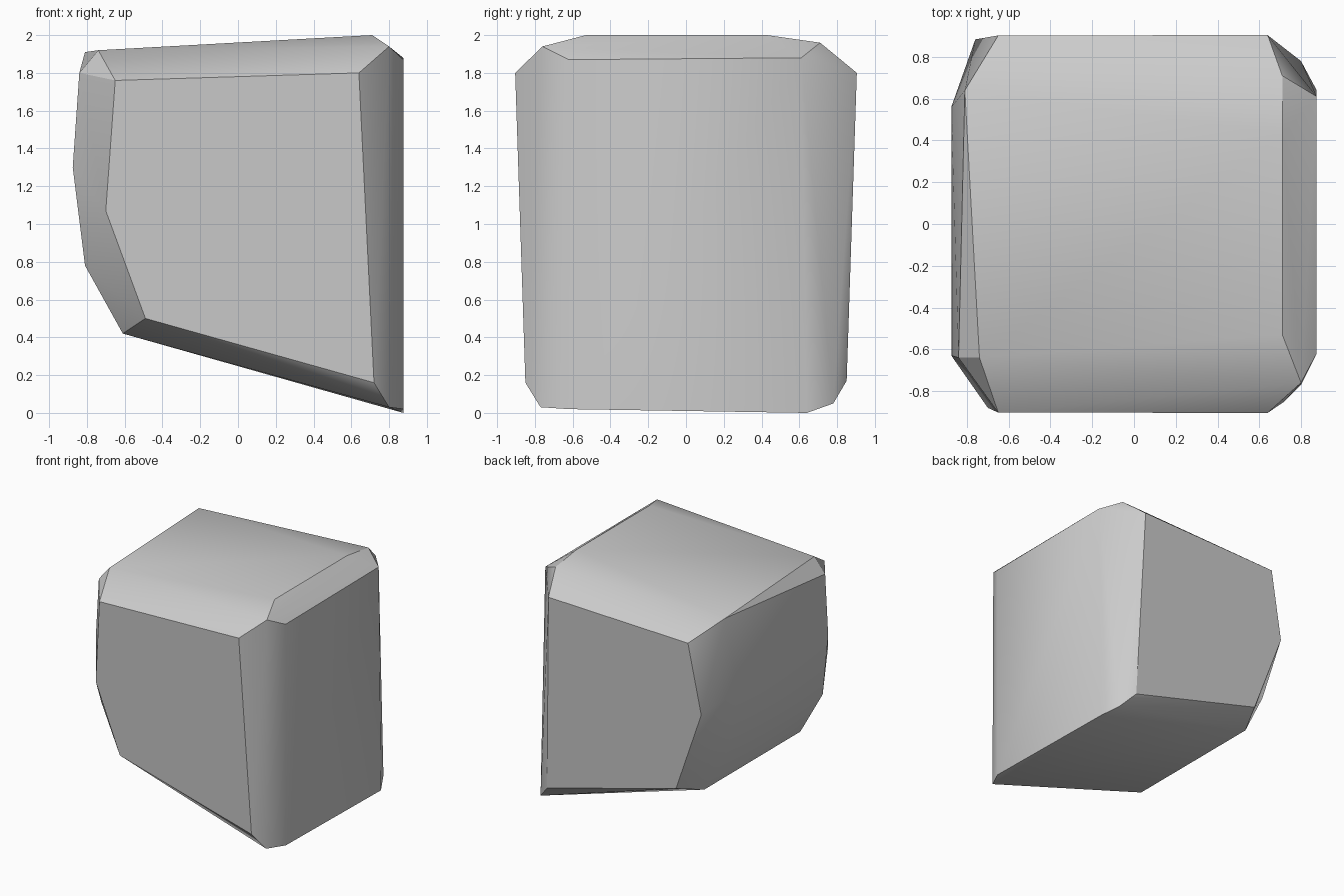
import bpy
import bmesh
import math

# Remove the default cube
default_cube = bpy.data.objects.get("Cube")
if default_cube:
    bpy.data.objects.remove(default_cube, do_unlink=True)


def make_material(name, colour):
    material = bpy.data.materials.new(name)
    material.use_nodes = True
    material.diffuse_color = colour
    shader = next(n for n in material.node_tree.nodes if n.type == "BSDF_PRINCIPLED")
    shader.inputs["Base Color"].default_value = colour
    return material


def wall(profile, side):
    """Place an (x, z) profile on the slightly flared front or back plane."""
    return [(x, side * (0.845 + 0.033 * z), z) for x, z in profile]


# Front and back walls, each a flat five-sided face
front_wall = wall([(-0.65, 1.76), (0.64, 1.8), (0.72, 0.16), (-0.49, 0.5), (-0.7, 1.07)], -1)
back_wall = wall([(-0.65, 1.76), (0.64, 1.8), (0.69, 0.17), (-0.51, 0.49), (-0.76, 1.18)], 1)

# Upright flat side with its rounded corners
flat_side = [(0.875, y, z) for y, z in [(-0.62, 1.87), (0.61, 1.88), (0.64, 0), (-0.62, 0.02)]]
side_corners = [(0.8, -0.76, 1.94), (0.8, -0.77, 0.03), (0.8, 0.78, 0.05)]

# Gently sloping top
top_face = [(0.71, -0.53, 2), (0.71, 0.43, 2), (0.71, 0.71, 1.96),
            (-0.74, -0.64, 1.92), (-0.81, 0.64, 1.91)]

# Bulging side, curving under to the sloping base
bulge = [(-0.84, -0.64, 1.8), (-0.875, -0.63, 1.3), (-0.875, 0.56, 1.3),
         (-0.81, -0.65, 0.78), (-0.81, 0.6, 0.8),
         (-0.61, -0.64, 0.42), (-0.61, 0.63, 0.42)]


def build_hull(name, points, material):
    """Wrap the corner points in a faceted skin with soft low-angle edges."""
    bm = bmesh.new()
    for point in points:
        bm.verts.new(point)
    result = bmesh.ops.convex_hull(bm, input=bm.verts[:])
    loose = [v for v in bm.verts if not v.link_faces]
    bmesh.ops.delete(bm, geom=loose, context="VERTS")
    bmesh.ops.dissolve_limit(bm, angle_limit=math.radians(1.5),
                             verts=bm.verts[:], edges=bm.edges[:])
    bmesh.ops.recalc_face_normals(bm, faces=bm.faces[:])
    mesh = bpy.data.meshes.new(name)
    bm.to_mesh(mesh)
    bm.free()
    mesh.materials.append(material)
    block = bpy.data.objects.new(name, mesh)
    bpy.context.collection.objects.link(block)
    bpy.ops.object.select_all(action="DESELECT")
    block.select_set(True)
    bpy.context.view_layer.objects.active = block
    bpy.ops.object.shade_smooth_by_angle(angle=math.radians(30))
    return block


stone_grey = make_material("stone grey", (0.6, 0.6, 0.6, 1))
build_hull("stone_block",
           front_wall + back_wall + flat_side + side_corners + top_face + bulge,
           stone_grey)
